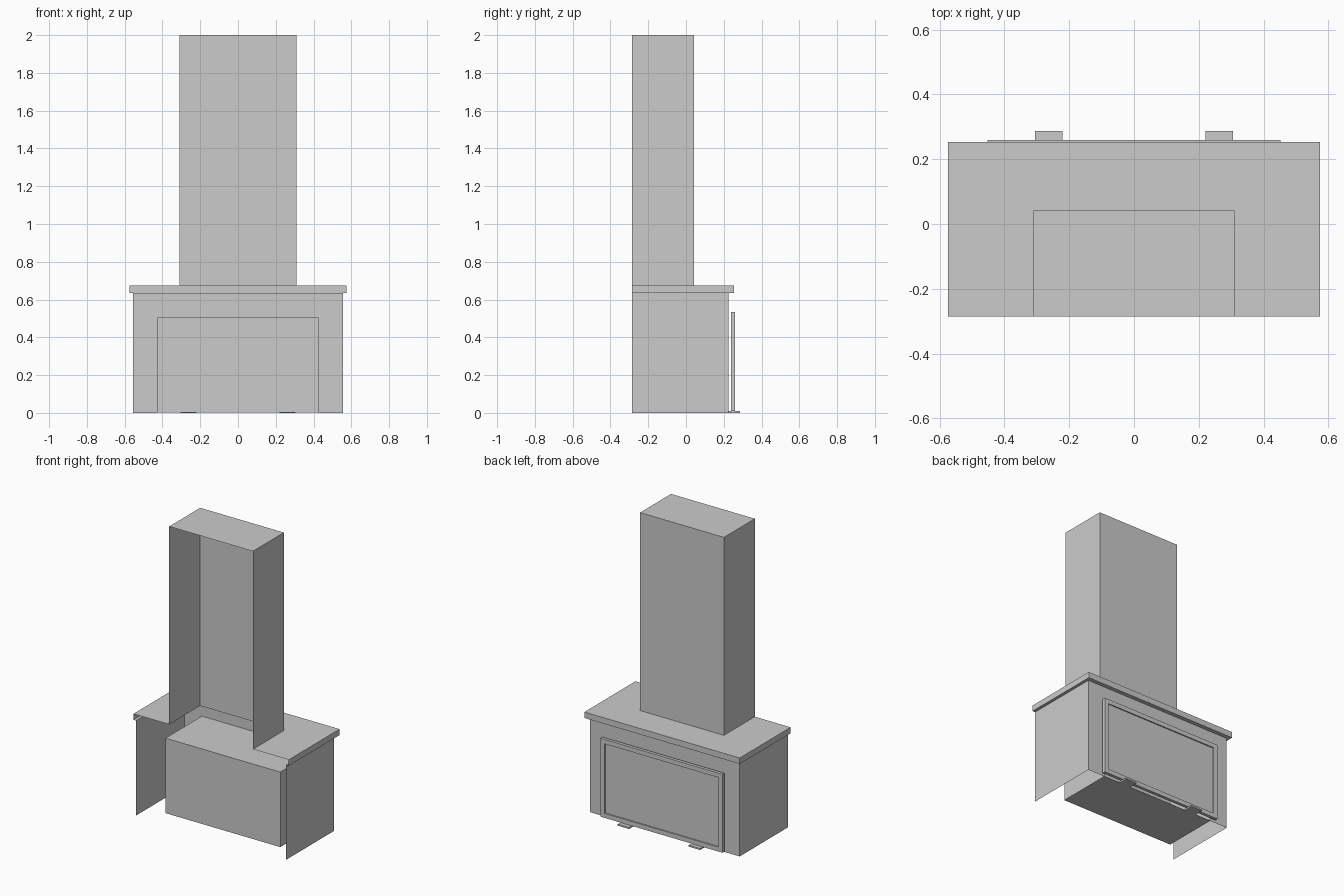
import bpy, bmesh

if "Cube" in bpy.data.objects:
    bpy.data.objects.remove(bpy.data.objects["Cube"])

BACK = -0.285  # open side that sits against the wall


def finish(name, bm, recalc=False):
    if recalc:
        bmesh.ops.recalc_face_normals(bm, faces=bm.faces)
    me = bpy.data.meshes.new(name)
    bm.to_mesh(me)
    bm.free()
    ob = bpy.data.objects.new(name, me)
    bpy.context.collection.objects.link(ob)
    return ob


def u_shell(name, rows, cap=False, sides_only=False):
    """Loft U-shaped plans (half width, front y, z), open at the back."""
    bm = bmesh.new()
    loops = [[bm.verts.new(p) for p in
              ((w, BACK, z), (w, y, z), (-w, y, z), (-w, BACK, z))]
             for w, y, z in rows]
    for a, b in zip(loops, loops[1:]):
        for i in range(3):
            if sides_only and i == 1:
                continue
            bm.faces.new((a[i], a[i + 1], b[i + 1], b[i]))
    if cap:
        bm.faces.new(loops[-1])
    return finish(name, bm)


def box(bm, x0, x1, y0, y1, z0, z1):
    r = bmesh.ops.create_cube(bm, size=1)
    for v in r["verts"]:
        v.co.x = x1 if v.co.x > 0 else x0
        v.co.y = y1 if v.co.y > 0 else y0
        v.co.z = z1 if v.co.z > 0 else z0
    return r["verts"]


# Surround: side walls, then the fire wall with its opening
u_shell("surround_sides", [(0.555, 0.225, 0), (0.555, 0.225, 0.635)], sides_only=True)
bm = bmesh.new()
pts = [(0.555, 0), (0.425, 0), (0.425, 0.505), (-0.425, 0.505),
       (-0.425, 0), (-0.555, 0), (-0.555, 0.635), (0.555, 0.635)]
bm.faces.new([bm.verts.new((x, 0.225, z)) for x, z in pts])
finish("surround_fire_wall", bm)

# Mantel: underside lip, edge and top with a hole below the chimney
u_shell("mantel", [(0.555, 0.225, 0.635), (0.575, 0.253, 0.635),
                   (0.575, 0.253, 0.675), (0.31, 0.042, 0.675)])

# Chimney breast with closed top
u_shell("chimney", [(0.31, 0.042, 0.675), (0.31, 0.042, 2.0)], cap=True)

# Firebox, open towards the hearth
bm = bmesh.new()
box(bm, -0.425, 0.425, -0.16, 0.225, 0.003, 0.505)
bmesh.ops.delete(bm, geom=[f for f in bm.faces if f.calc_center_median().y > 0.2],
                 context='FACES')
finish("firebox", bm)

# Fire screen: rectangular frame around a recessed panel
bm = bmesh.new()
rings = []
for x, z0, z1, y in ((0.452, 0.01, 0.535, 0.238), (0.452, 0.01, 0.535, 0.259),
                     (0.422, 0.04, 0.505, 0.259), (0.422, 0.04, 0.505, 0.238)):
    rings.append([bm.verts.new(p) for p in
                  ((-x, y, z0), (x, y, z0), (x, y, z1), (-x, y, z1))])
for k in range(4):
    a, b = rings[k], rings[(k + 1) % 4]
    for i in range(4):
        j = (i + 1) % 4
        bm.faces.new((a[i], a[j], b[j], b[i]))
finish("screen_frame", bm, True)

bm = bmesh.new()
box(bm, -0.422, 0.422, 0.246, 0.251, 0.04, 0.505)
finish("screen_panel", bm)

# Screen feet
for side, name in ((-1, "screen_foot_left"), (1, "screen_foot_right")):
    bm = bmesh.new()
    c = side * 0.2625
    box(bm, c - 0.0425, c + 0.0425, 0.21, 0.287, 0, 0.01)
    finish(name, bm)
